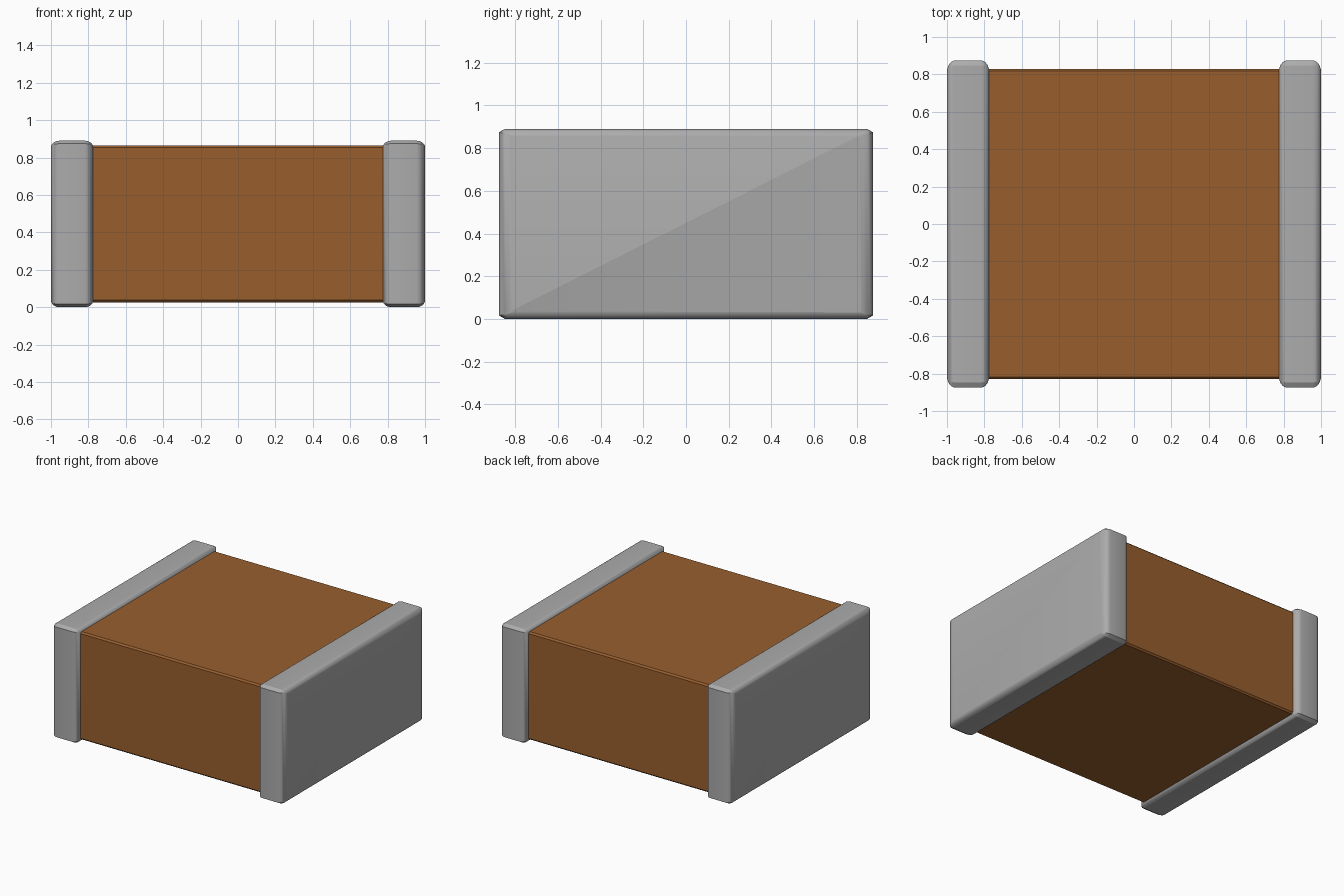
import bpy
import bmesh
from mathutils import Matrix, Vector

cube = bpy.data.objects.get("Cube")
if cube:
    bpy.data.objects.remove(cube, do_unlink=True)

MID_Z = 0.445


def material(name, rgb):
    mat = bpy.data.materials.new(name)
    mat.use_nodes = True
    colour = (*rgb, 1.0)
    mat.diffuse_color = colour
    mat.node_tree.nodes["Principled BSDF"].inputs["Base Color"].default_value = colour
    return mat


def along_x(edge):
    d = edge.verts[1].co - edge.verts[0].co
    return abs(d.x) > 0.9 * d.length


def block(name, centre_x, size, mat, long_bevel, rim_bevel=0, stretch=(1, 1, 1)):
    """Box with softened lengthwise edges and rounded end rims.
    The bevels are cut before stretching, so they widen with the box."""
    bm = bmesh.new()
    bmesh.ops.create_cube(bm, size=1)
    unstretched = [s / f for s, f in zip(size, stretch)]
    bmesh.ops.scale(bm, vec=unstretched, verts=bm.verts)
    bmesh.ops.bevel(bm, geom=[e for e in bm.edges if along_x(e)], offset=long_bevel,
                    segments=1, profile=0.5, affect='EDGES')
    if rim_bevel:
        bmesh.ops.bevel(bm, geom=[e for e in bm.edges if not along_x(e)],
                        offset=rim_bevel, segments=5, profile=0.5, affect='EDGES')
    bmesh.ops.scale(bm, vec=stretch, verts=bm.verts)
    bmesh.ops.recalc_face_normals(bm, faces=bm.faces)
    mesh = bpy.data.meshes.new(name)
    bm.to_mesh(mesh)
    bm.free()
    mesh.materials.append(mat)
    obj = bpy.data.objects.new(name, mesh)
    obj.location = (centre_x, 0, MID_Z)
    bpy.context.collection.objects.link(obj)
    bpy.ops.object.select_all(action='DESELECT')
    obj.select_set(True)
    bpy.context.view_layer.objects.active = obj
    bpy.ops.object.shade_smooth_by_angle(angle=0.45)
    return obj


brown = material("ceramic brown", (0.314, 0.114, 0.027))
silver = material("terminal silver", (0.413, 0.413, 0.413))

# Ceramic body running between the terminals
block("ceramic_body", 0, (1.8, 1.66, 0.84), brown, 0.012)

# Metal end caps
for side, x in (("left", 0.887), ("right", -0.887)):
    block(side + "_terminal", x, (0.226, 1.75, 0.89), silver, 0.02, 0.045, (1, 1.4, 0.8))
